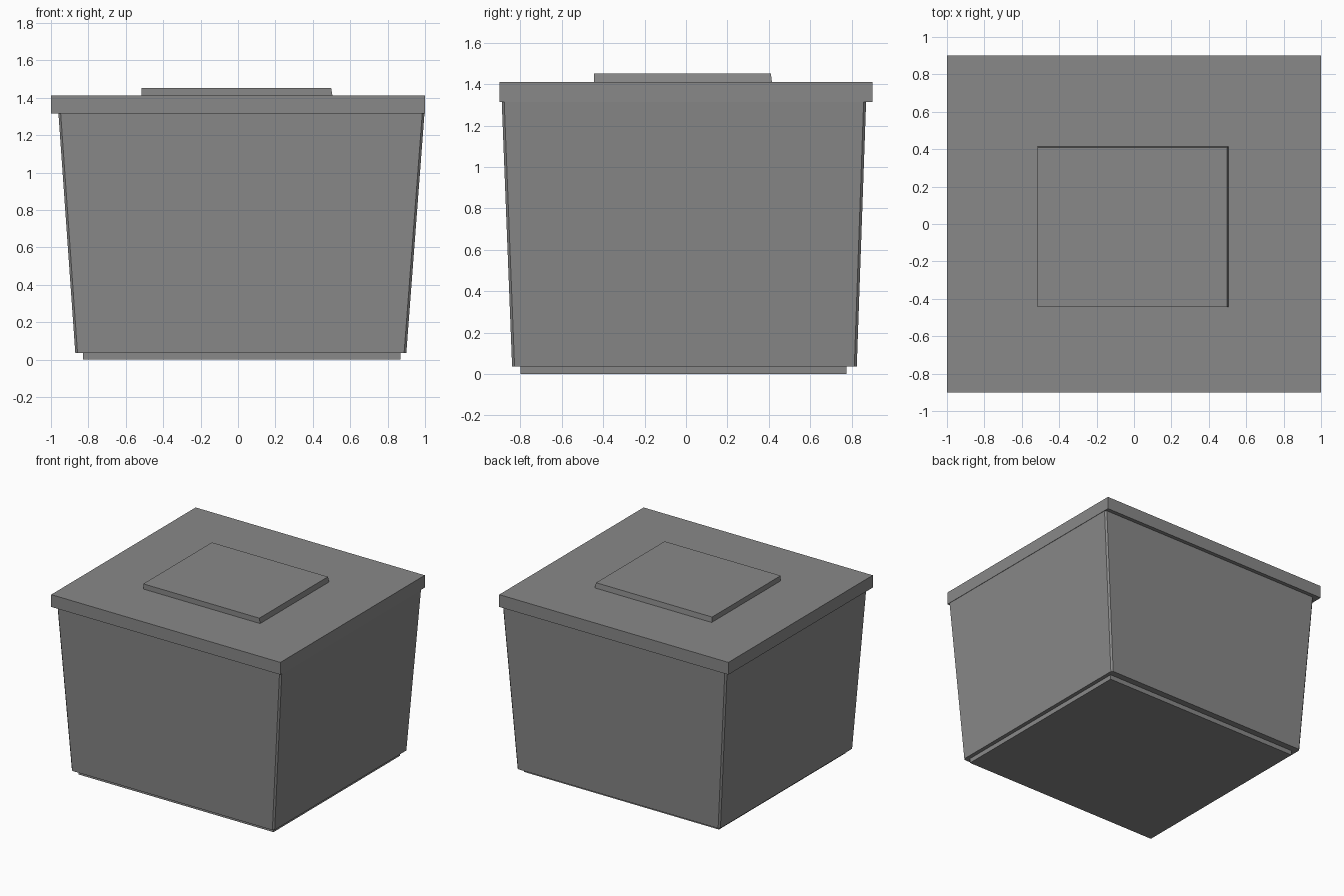
import bpy, bmesh

if "Cube" in bpy.data.objects:
    bpy.data.objects.remove(bpy.data.objects["Cube"])

grey = bpy.data.materials.new("mid grey")
grey.diffuse_color = (0.25, 0.25, 0.25, 1)
grey.use_nodes = True
grey.node_tree.nodes["Principled BSDF"].inputs["Base Color"].default_value = grey.diffuse_color


def ring(x0, x1, y0, y1, c):
    """Rectangle outline with its corners cut by c."""
    if c == 0:
        return [(x0, y0), (x1, y0), (x1, y1), (x0, y1)]
    return [(x0 + c, y0), (x1 - c, y0), (x1, y0 + c), (x1, y1 - c),
            (x1 - c, y1), (x0 + c, y1), (x0, y1 - c), (x0, y0 + c)]


def block(name, bottom, top, z0, z1, cut=0):
    """Straight or tapered block between two rectangles."""
    bm = bmesh.new()
    low = [bm.verts.new((x, y, z0)) for x, y in ring(*bottom, cut)]
    high = [bm.verts.new((x, y, z1)) for x, y in ring(*top, cut)]
    n = len(low)
    bm.faces.new(low[::-1])
    bm.faces.new(high)
    for i in range(n):
        j = (i + 1) % n
        bm.faces.new((low[i], low[j], high[j], high[i]))
    mesh = bpy.data.meshes.new(name)
    bm.to_mesh(mesh)
    bm.free()
    mesh.materials.append(grey)
    obj = bpy.data.objects.new(name, mesh)
    bpy.context.collection.objects.link(obj)
    return obj


# Inset foot under the box
foot = (-0.83, 0.87, -0.80, 0.775)
block("foot", foot, foot, 0, 0.036)

# Tapered box body with narrow cut corners
block("body", (-0.87, 0.90, -0.84, 0.825), (-0.96, 0.997, -0.89, 0.87),
      0.036, 1.315, 0.012)

# Flat overhanging lid
lid = (-1, 1, -0.9, 0.9)
block("lid", lid, lid, 1.315, 1.412)

# Raised panel on the lid, slightly wider at its foot
block("lid_panel", (-0.515, 0.505, -0.445, 0.415),
      (-0.515, 0.498, -0.445, 0.41), 1.412, 1.453)
